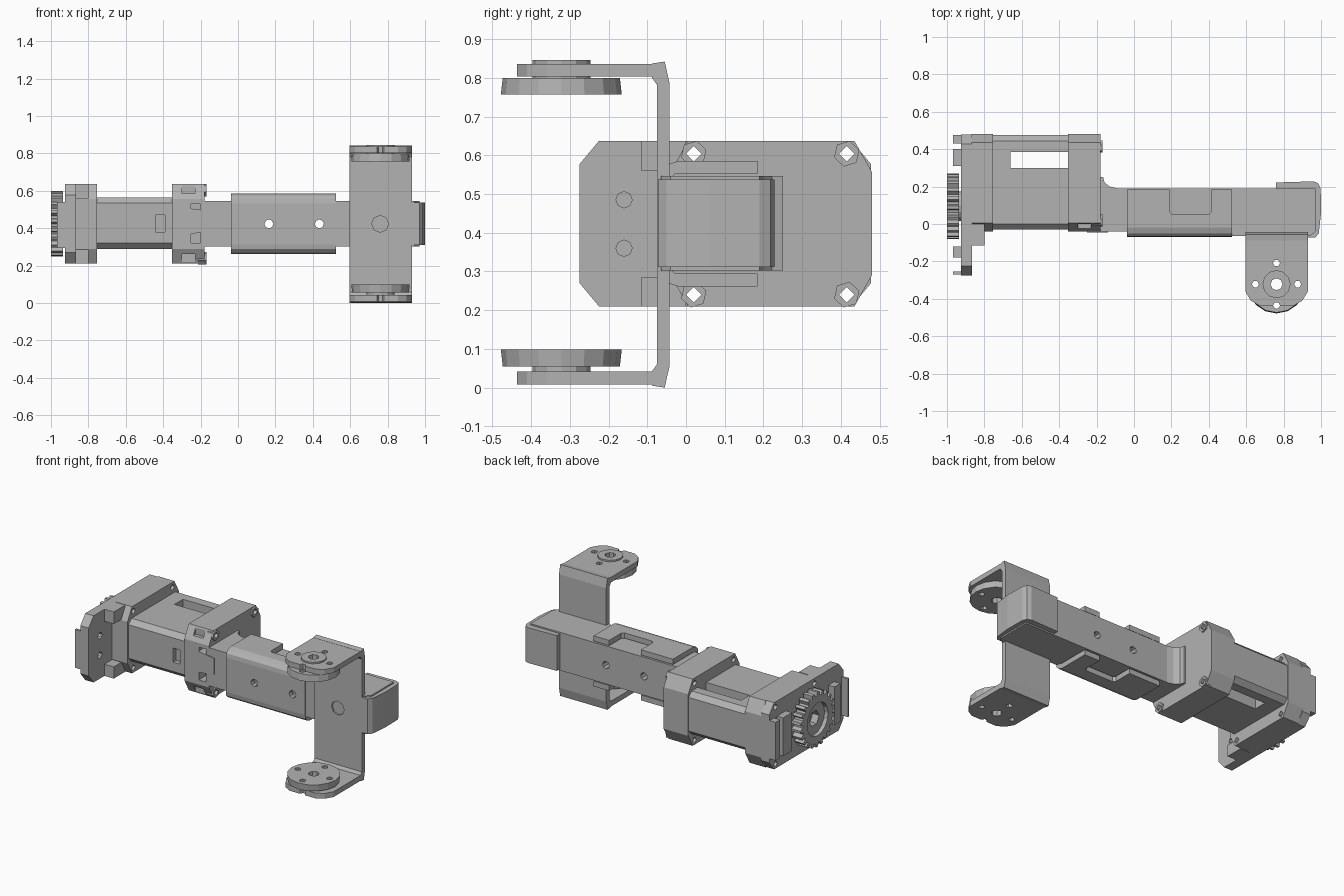
import bpy, bmesh, math

if "Cube" in bpy.data.objects:
    bpy.data.objects.remove(bpy.data.objects["Cube"])

metal = bpy.data.materials.new("plain_grey")
metal.diffuse_color = (0.45, 0.45, 0.45, 1)
metal.use_nodes = True
metal.node_tree.nodes["Principled BSDF"].inputs["Base Color"].default_value = metal.diffuse_color
ZC = 0.423  # height of the long axis


def prism(name, pts, axis, a, b, taper=1.0):
    """Extrude a closed 2D outline along an axis from a to b."""
    n = len(pts)
    cu = sum(p[0] for p in pts) / n
    cv = sum(p[1] for p in pts) / n

    def place(u, v, w):
        return {'x': (w, u, v), 'y': (u, w, v), 'z': (u, v, w)}[axis]
    bm = bmesh.new()
    lo = [bm.verts.new(place(u, v, a)) for u, v in pts]
    hi = [bm.verts.new(place(cu + (u - cu) * taper, cv + (v - cv) * taper, b)) for u, v in pts]
    bm.faces.new(lo)
    bm.faces.new(hi)
    for i in range(n):
        j = (i + 1) % n
        bm.faces.new((lo[i], lo[j], hi[j], hi[i]))
    bmesh.ops.recalc_face_normals(bm, faces=bm.faces[:])
    me = bpy.data.meshes.new(name)
    bm.to_mesh(me)
    bm.free()
    me.materials.append(metal)
    ob = bpy.data.objects.new(name, me)
    bpy.context.collection.objects.link(ob)
    return ob


def circle(u, v, r, n, turn=0.0):
    return [(u + r * math.cos(turn + 2 * math.pi * i / n),
             v + r * math.sin(turn + 2 * math.pi * i / n)) for i in range(n)]


def rect(u0, u1, v0, v1, cu=0.0, cv=None):
    """Rectangle with optional chamfered corners."""
    if not cu:
        return [(u0, v0), (u1, v0), (u1, v1), (u0, v1)]
    cv = cv or cu
    return [(u0 + cu, v0), (u1 - cu, v0), (u1, v0 + cv), (u1, v1 - cv),
            (u1 - cu, v1), (u0 + cu, v1), (u0, v1 - cv), (u0, v0 + cv)]


def cut(ob, pts, axis, a, b):
    """Cut a prism out of an object and remove the cutter."""
    c = prism("cutter", pts, axis, a, b)
    c.hide_render = True
    m = ob.modifiers.new("cut", 'BOOLEAN')
    m.operation, m.solver, m.object = 'DIFFERENCE', 'EXACT', c
    bpy.context.view_layer.objects.active = ob
    bpy.ops.object.modifier_apply(modifier=m.name)
    bpy.data.objects.remove(c)


BOLTS = [(y, z) for y in (0.02, 0.415) for z in (0.24, 0.604)]

# motor body with a slot through it and a small front window
body = prism("motor_body", rect(-0.03, 0.475, 0.29, 0.565, 0.03), 'x', -0.868, -0.26)
cut(body, rect(-0.66, -0.35, 0.30, 0.385), 'z', 0.1, 0.8)
cut(body, rect(-0.44, -0.39, 0.38, 0.47), 'y', -0.1, 0.0)

# end collars around the motor
collar = rect(-0.04, 0.48, 0.21, 0.637, 0.045, 0.08)
rear = prism("rear_collar", collar, 'x', -0.87, -0.755)
front = prism("front_collar", collar, 'x', -0.352, -0.178)
cut(front, rect(-0.25, -0.20, 0.32, 0.53), 'y', -0.1, 0.03)
cut(front, rect(-0.30, -0.23, 0.585, 0.7), 'y', -0.1, 0.0)
cut(front, rect(-0.30, -0.23, 0.1, 0.262), 'y', -0.1, 0.0)
prism("collar_plug", [(-0.25, 0.37), (-0.14, 0.385), (-0.14, 0.49), (-0.25, 0.505)], 'y', -0.045, 0.05)

# gear-side end plate with feet and ribs
plate = prism("end_plate", rect(-0.275, 0.478, 0.21, 0.637, 0.05, 0.06), 'x', -0.925, -0.866)
for z in (0.36, 0.485):
    cut(plate, circle(-0.16, z, 0.021, 8), 'x', -1.1, -0.8)
for y, z in BOLTS:
    for part in (plate, rear, front):
        cut(part, circle(y, z, 0.02, 4), 'x', -1.1, 0)
    bolt = prism("collar_bolt", circle(y, z, 0.034, 6, 0.3), 'x', -0.215, -0.168)
    cut(bolt, circle(y, z, 0.02, 4), 'x', -0.3, -0.1)
for z0, z1 in ((0.21, 0.285), (0.56, 0.637)):
    prism("plate_foot", rect(-0.115, 0.0, z0, z1), 'x', -0.87, -0.80)
for y0, y1 in ((0.43, 0.475), (0.31, 0.40), (-0.18, -0.12), (-0.27, -0.255)):
    prism("plate_rib", rect(y0, y1, 0.295, 0.54), 'x', -0.968, -0.92)

# drive gear
teeth = 22
outline = []
for i in range(teeth):
    for f, r in ((0.0, 0.15), (0.3, 0.15), (0.45, 0.175), (0.8, 0.175)):
        t = 2 * math.pi * (i + f) / teeth
        outline.append((0.095 + r * math.cos(t), ZC + r * math.sin(t)))
gear = prism("drive_gear", outline, 'x', -1.0, -0.935)
cut(gear, circle(0.095, ZC, 0.105, 16), 'x', -1.1, -0.975)
cut(gear, circle(0.095, ZC, 0.05, 6), 'x', -1.1, -0.9)
axle = prism("gear_axle", circle(0.095, ZC, 0.08, 16), 'x', -0.97, -0.92)
cut(axle, circle(0.095, ZC, 0.05, 6), 'x', -1.1, -0.93)

# arm with a curved root against the motor
arm = prism("arm", [(-0.18, -0.04), (0.50, -0.04), (0.50, -0.065), (0.94, -0.065), (0.97, -0.04),
                    (0.97, 0.19), (-0.09, 0.19), (-0.13, 0.20), (-0.158, 0.222), (-0.165, 0.25),
                    (-0.18, 0.25)], 'z', 0.302, 0.546)

# folded cover over the arm, notched on both legs
half = [(0.185, 0.162), (-0.02, 0.162), (-0.05, 0.152), (-0.066, 0.135), (-0.07, 0.11)]
inner = [(-0.042, 0.11), (-0.03, 0.128), (0.185, 0.128)]
cover = prism("arm_cover",
              [(y, ZC + z) for y, z in half] + [(y, ZC - z) for y, z in half[::-1]] +
              [(y, ZC - z) for y, z in inner[::-1]] + [(y, ZC + z) for y, z in inner],
              'x', -0.037, 0.525)
cut(cover, rect(0.19, 0.415, 0.05, 0.3, 0.015), 'z', 0.1, 0.8)
for x in (0.165, 0.435):
    for part in (cover, arm):
        cut(part, circle(x, ZC, 0.024, 8), 'y', -0.2, 0.4)

# strap wrapped round the arm end
prism("end_strap", [(0.76, 0.19), (0.76, 0.222), (0.96, 0.228), (0.985, 0.218), (0.998, 0.19),
                    (1.0, 0.06), (0.988, -0.05), (0.97, -0.072), (0.92, -0.072), (0.92, -0.05),
                    (0.955, -0.04), (0.955, 0.19)], 'z', 0.311, 0.537)

# C-shaped bracket: upright web plus two flanges
low = [(-0.088, 0.005), (-0.055, 0.0), (-0.042, 0.058)]
lin = [(-0.075, 0.06), (-0.088, 0.042)]
top = 0.842
web = prism("bracket_web",
            low + [(y, top - z) for y, z in low[::-1]] +
            [(y, top - z) for y, z in lin[::-1]] + lin, 'x', 0.595, 0.93)
cut(web, circle(0.76, ZC, 0.045, 8), 'y', -0.2, -0.05)
CX, CY = 0.762, -0.322
flange = [(0.595, -0.086), (0.595, -0.36), (0.625, -0.41), (0.67, -0.436),
          (0.855, -0.436), (0.90, -0.41), (0.93, -0.36), (0.93, -0.086)]
disc = circle(CX, CY, 0.156, 16)
joints = [prism("lower_flange", flange, 'z', 0.008, 0.042),
          prism("upper_flange", flange, 'z', 0.803, 0.836),
          prism("lower_disc", disc, 'z', 0.098, 0.055, 0.97),
          prism("upper_disc", disc, 'z', 0.757, 0.80, 0.97),
          prism("lower_hub", circle(CX, CY, 0.075, 12), 'z', 0.038, 0.06),
          prism("upper_hub", circle(CX, CY, 0.075, 12), 'z', 0.795, 0.846)]
for part in joints:
    cut(part, circle(CX, CY, 0.032, 8), 'z', -0.1, 1)
for part in joints[:4]:
    for i in range(4):
        t = math.pi / 2 * i
        cut(part, circle(CX + 0.113 * math.cos(t), CY + 0.113 * math.sin(t), 0.019, 6), 'z', -0.1, 1)
